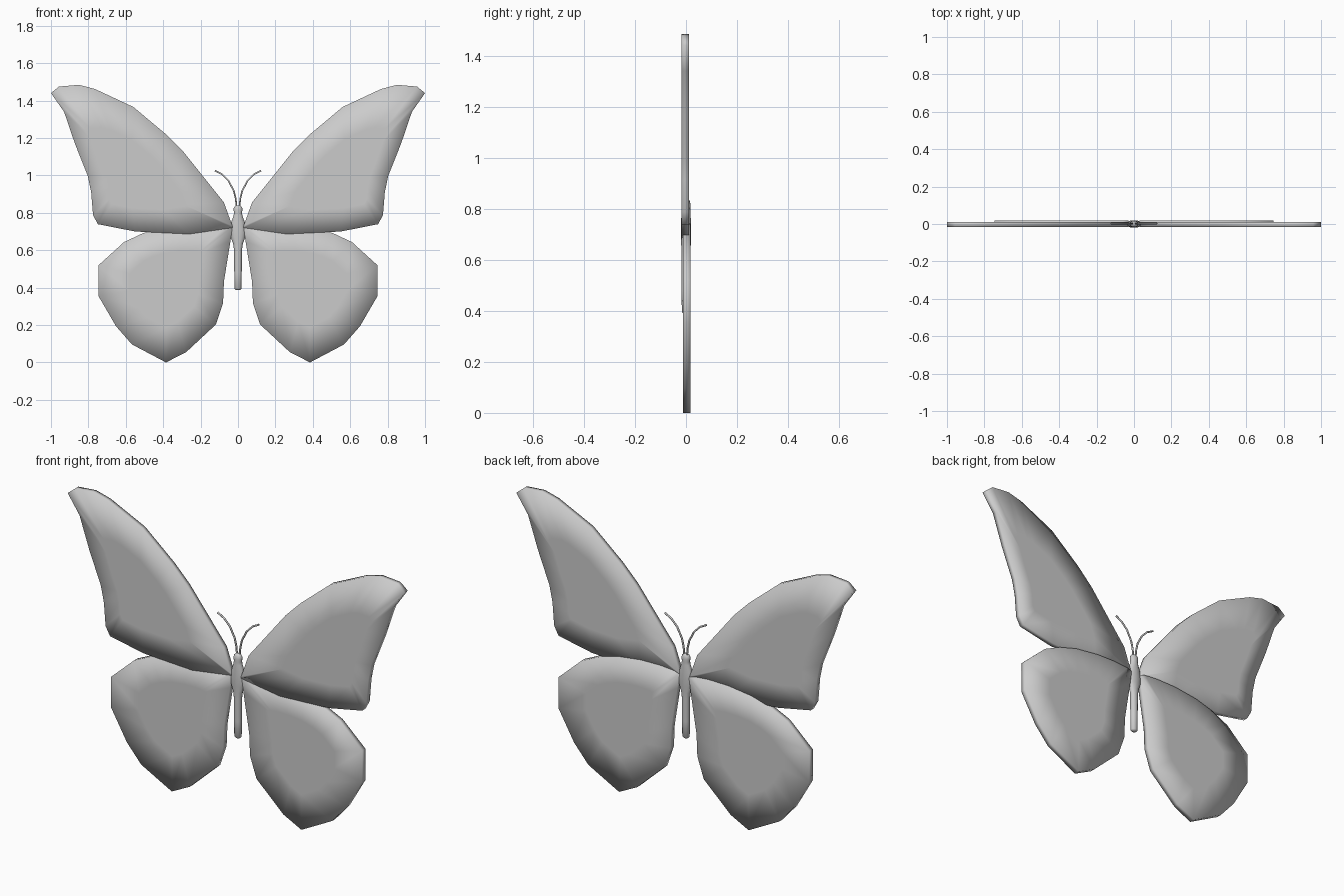
import bpy, bmesh, math

if "Cube" in bpy.data.objects:
    bpy.data.objects.remove(bpy.data.objects["Cube"])


def finish(name, bm):
    bmesh.ops.recalc_face_normals(bm, faces=bm.faces[:])
    me = bpy.data.meshes.new(name)
    bm.to_mesh(me)
    bm.free()
    for p in me.polygons:
        p.use_smooth = True
    ob = bpy.data.objects.new(name, me)
    bpy.context.collection.objects.link(ob)
    return ob


def wing(name, outline, centre, y0, y1, side):
    # flat slab with an inner loop on each face, smooth shaded over the rim
    bm = bmesh.new()
    n = len(outline)
    cx, cz = centre

    def loop(y, k):
        return [bm.verts.new((side * (cx + (x - cx) * k), y, cz + (z - cz) * k))
                for x, z in outline]

    loops = [loop(y0, 0.55), loop(y0, 1), loop(y1, 1), loop(y1, 0.55)]
    for a, b in zip(loops, loops[1:]):
        for i in range(n):
            j = (i + 1) % n
            bm.faces.new((a[i], a[j], b[j], b[i]))
    bm.faces.new(loops[0])
    bm.faces.new(loops[-1])
    return finish(name, bm)


def body(name, rings, sides=12):
    # stacked elliptical rings: z, half width, half depth
    bm = bmesh.new()
    loops = [[bm.verts.new((w * math.cos(2 * math.pi * i / sides),
                            d * math.sin(2 * math.pi * i / sides), z))
              for i in range(sides)] for z, w, d in rings]
    for a, b in zip(loops, loops[1:]):
        for i in range(sides):
            j = (i + 1) % sides
            bm.faces.new((a[i], a[j], b[j], b[i]))
    bm.faces.new(loops[0])
    bm.faces.new(loops[-1])
    return finish(name, bm)


def antenna(name, pts, side):
    cu = bpy.data.curves.new(name, 'CURVE')
    cu.dimensions = '3D'
    cu.bevel_depth = 0.005
    cu.bevel_resolution = 1
    cu.use_fill_caps = True
    sp = cu.splines.new('POLY')
    sp.points.add(len(pts) - 1)
    for p, (x, z) in zip(sp.points, pts):
        p.co = (side * x, 0.003, z, 1)
    ob = bpy.data.objects.new(name, cu)
    bpy.context.collection.objects.link(ob)


upper = [(0.03, 0.73), (0.075, 0.855), (0.295, 1.13), (0.385, 1.22), (0.56, 1.366),
         (0.765, 1.462), (0.85, 1.484), (0.957, 1.475), (1.0, 1.44), (0.93, 1.34),
         (0.872, 1.17), (0.803, 0.996), (0.785, 0.91), (0.775, 0.787), (0.749, 0.739),
         (0.55, 0.70), (0.26, 0.686), (0.03, 0.72)]
lower = [(0.03, 0.725), (0.04, 0.65), (0.075, 0.434), (0.08, 0.316), (0.118, 0.203),
         (0.278, 0.054), (0.385, 0.0), (0.567, 0.096), (0.652, 0.193), (0.745, 0.353),
         (0.745, 0.52), (0.61, 0.643), (0.51, 0.69), (0.40, 0.722), (0.26, 0.74),
         (0.14, 0.742), (0.06, 0.735)]
feeler = [(0.008, 0.83), (0.012, 0.875), (0.022, 0.916), (0.05, 0.97),
          (0.085, 1.006), (0.123, 1.026)]

# wings and antennae, mirrored left and right
for side, tag in ((1, "right"), (-1, "left")):
    wing("upper_wing_" + tag, upper, (0.58, 0.98), -0.017, 0.012, side)
    wing("lower_wing_" + tag, lower, (0.38, 0.42), -0.012, 0.018, side)
    antenna("antenna_" + tag, feeler, side)

# head, thorax and abdomen
body("body", [(0.388, 0.012, 0.010), (0.395, 0.019, 0.016), (0.48, 0.020, 0.018),
              (0.60, 0.021, 0.018), (0.635, 0.026, 0.018), (0.67, 0.039, 0.019),
              (0.71, 0.042, 0.020), (0.75, 0.036, 0.019), (0.785, 0.024, 0.018),
              (0.80, 0.021, 0.017), (0.815, 0.024, 0.018), (0.83, 0.022, 0.015),
              (0.84, 0.012, 0.008)])
